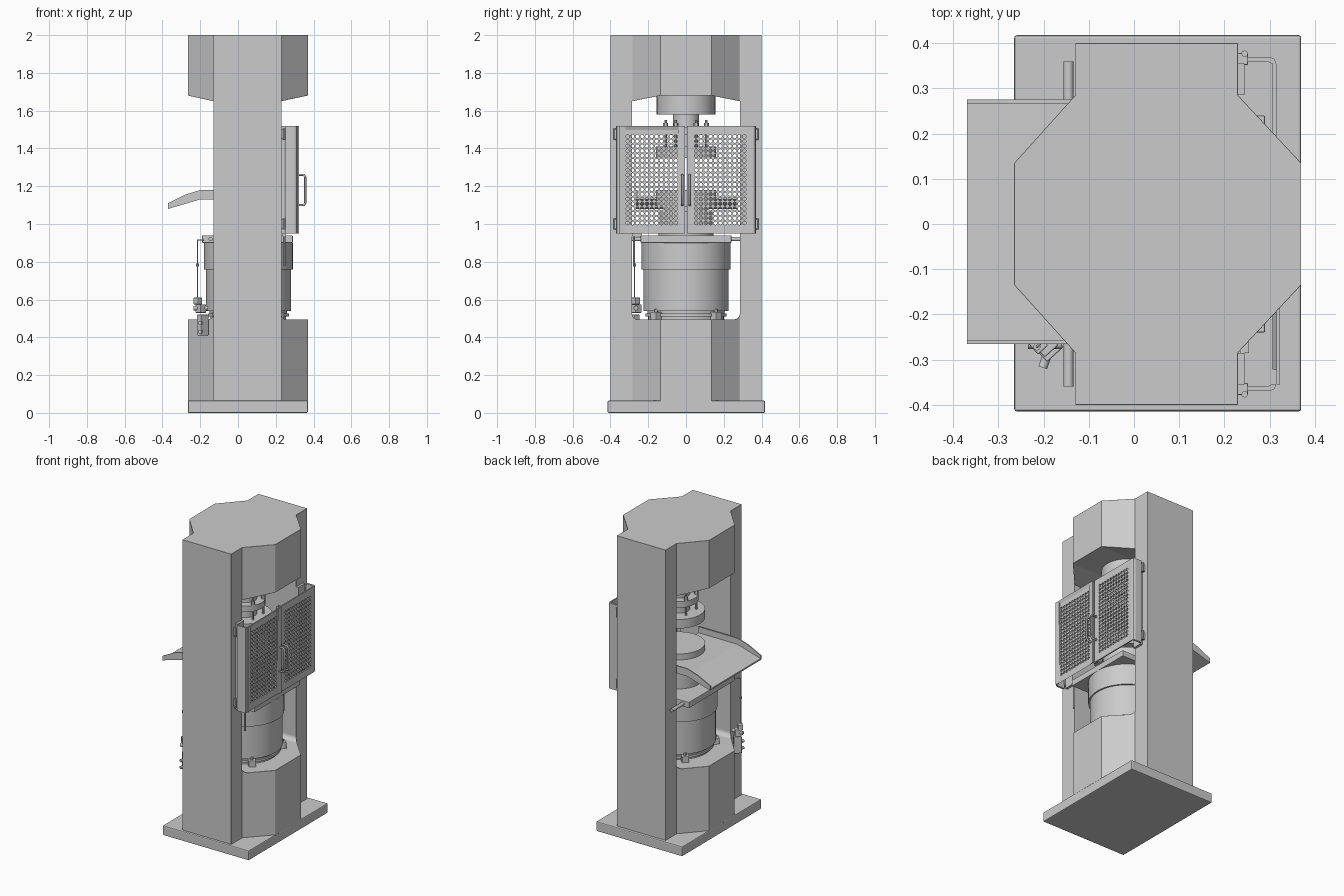
import bpy, bmesh, math
from mathutils import Vector, Matrix

if "Cube" in bpy.data.objects:
    bpy.data.objects.remove(bpy.data.objects["Cube"])

grey = bpy.data.materials.new("machine_grey")
grey.use_nodes = True
grey.diffuse_color = (0.6, 0.6, 0.6, 1)
grey.node_tree.nodes["Principled BSDF"].inputs["Base Color"].default_value = (0.6, 0.6, 0.6, 1)

AX = 0.055  # x of the press axis


def finish(name, bm, bevel=0, smooth=False):
    bmesh.ops.recalc_face_normals(bm, faces=bm.faces)
    mesh = bpy.data.meshes.new(name)
    bm.to_mesh(mesh)
    bm.free()
    ob = bpy.data.objects.new(name, mesh)
    bpy.context.collection.objects.link(ob)
    mesh.materials.append(grey)
    if bevel:
        m = ob.modifiers.new("bevel", "BEVEL")
        m.width, m.segments, m.limit_method = bevel, 2, "ANGLE"
    if smooth:
        bpy.ops.object.select_all(action="DESELECT")
        ob.select_set(True)
        bpy.context.view_layer.objects.active = ob
        bpy.ops.object.shade_smooth_by_angle(angle=math.radians(35))
    return ob


def box(name, lo, hi, bevel=0, turn=0):
    lo, hi = Vector(lo), Vector(hi)
    bm = bmesh.new()
    bmesh.ops.create_cube(bm, size=1)
    bmesh.ops.scale(bm, vec=hi - lo, verts=bm.verts)
    bmesh.ops.rotate(bm, matrix=Matrix.Rotation(turn, 3, "Z"), verts=bm.verts)
    bmesh.ops.translate(bm, vec=(lo + hi) / 2, verts=bm.verts)
    return finish(name, bm, bevel)


def rod(name, a, b, r, sides=16):
    a, b = Vector(a), Vector(b)
    bm = bmesh.new()
    spin = (b - a).to_track_quat("Z", "Y").to_matrix().to_4x4()
    bmesh.ops.create_cone(bm, cap_ends=True, segments=sides, radius1=r, radius2=r,
                          depth=(b - a).length, matrix=Matrix.Translation((a + b) / 2) @ spin)
    return finish(name, bm, smooth=True)


def disc(name, r, z0, z1):
    return rod(name, (AX, 0, z0), (AX, 0, z1), r, 64)


def prism(name, pts, axis, lo, hi, bevel=0):
    """Extrude a 2D outline along an axis between lo and hi."""
    place = {"x": lambda p: (lo, p[0], p[1]), "y": lambda p: (p[0], lo, p[1]),
             "z": lambda p: (p[0], p[1], lo)}[axis]
    shift = [hi - lo if a == axis else 0 for a in "xyz"]
    bm = bmesh.new()
    face = bm.faces.new([bm.verts.new(place(p)) for p in pts])
    ext = bmesh.ops.extrude_face_region(bm, geom=[face])["geom"]
    bmesh.ops.translate(bm, vec=shift, verts=[v for v in ext if isinstance(v, bmesh.types.BMVert)])
    return finish(name, bm, bevel)


def tube(name, pts, r):
    cu = bpy.data.curves.new(name, "CURVE")
    cu.dimensions, cu.bevel_depth, cu.bevel_resolution = "3D", r, 2
    cu.use_fill_caps = True
    sp = cu.splines.new("POLY")
    sp.points.add(len(pts) - 1)
    for p, co in zip(sp.points, pts):
        p.co = (*co, 1)
    cu.materials.append(grey)
    bpy.context.collection.objects.link(bpy.data.objects.new(name, cu))


# Base plate and one-piece frame with a through opening
box("base_plate", (-.265, -.415, 0), (.37, .418, .065), .006)
half = [(.23, .4), (.23, .285), (.37, .135)]
half_left = [(-.265, .135), (-.13, .285), (-.13, .4)]
outline = half + [(x, -y) for x, y in reversed(half)]
outline += [(x, -y) for x, y in reversed(half_left)] + half_left
frame = prism("frame", outline, "z", .06, 2)

corner = [(.285 - .03 + .03 * math.cos(t), .525 + .03 * math.sin(t))
          for t in [-math.pi / 2 + i * math.pi / 12 for i in range(7)]]
side = corner + [(.285, 1.65), (.135, 1.68)]
cutter = prism("opening_cutter", side + [(-y, z) for y, z in reversed(side)], "x", -.5, .5)
cutter.hide_render = True
cut = frame.modifiers.new("opening", "BOOLEAN")
cut.operation, cut.object, cut.solver = "DIFFERENCE", cutter, "EXACT"
bpy.context.view_layer.objects.active = frame
bpy.ops.object.modifier_apply(modifier="opening")
bpy.data.objects.remove(cutter)
edge = frame.modifiers.new("bevel", "BEVEL")
edge.width, edge.segments, edge.limit_method = .003, 1, "ANGLE"

# Lower cylinder, its clamps, cross plate and lower platen
for name, r, z0, z1 in [("cylinder_foot", .2, .49, .51), ("cylinder_ring", .215, .51, .525),
                        ("cylinder_neck", .205, .525, .54), ("cylinder_body", .225, .54, .76),
                        ("cylinder_collar", .235, .76, .9), ("piston", .145, .94, 1.07),
                        ("lower_platen", .16, 1.09, 1.18), ("platen_neck", .12, 1.07, 1.09)]:
    disc(name, r, z0, z1)
for i in range(4):
    a = math.pi / 4 + i * math.pi / 2
    x, y = AX + .225 * math.cos(a), .225 * math.sin(a)
    box("clamp_block", (x - .022, y - .022, .492), (x + .022, y + .022, .535), .003, a)
    rod("clamp_bolt", (x, y, .53), (x, y, .55), .01, 6)
box("cross_plate", (-.19, -.24, .9), (.29, .24, .94), .003)
for s in (-1, 1):
    rod("side_pin", (-.145, s * .2, .92), (-.145, s * .36, .92), .011)

# Upper platen assembly
for name, r, z0, z1 in [("upper_mount", .155, 1.58, 1.7), ("upper_neck", .07, 1.41, 1.58),
                        ("bolt_ring", .12, 1.47, 1.51), ("upper_platen", .16, 1.35, 1.41)]:
    disc(name, r, z0, z1)
for i in range(6):
    a = math.pi / 6 + i * math.pi / 3
    x, y = AX + .108 * math.cos(a), .108 * math.sin(a)
    rod("ring_bolt", (x, y, 1.4), (x, y, 1.55), .007, 8)
    rod("ring_nut", (x, y, 1.51), (x, y, 1.535), .013, 6)

# Discharge tray with upright side flanges
path = [(.09, 1.13), (-.2, 1.13), (-.37, 1.08)]
prism("tray_sheet", path + [(x, z + .01) for x, z in reversed(path)], "y", -.265, .275)
wall = path + [(-.37, 1.11), (-.28, 1.155), (-.2, 1.18), (.09, 1.18)]
for y in (-.265, .267):
    prism("tray_flange", wall, "y", y, y + .008)


# Perforated door leaf: one skin of square cells, each with an octagonal hole
def door(s):
    ncol, nrow, pitch, r = 11, 19, .0255, .0095
    y0, z0 = .041, .992
    bm = bmesh.new()

    def add(pts):
        bm.faces.new([bm.verts.new((.315, s * y, z)) for y, z in pts])

    for c in range(ncol):
        for row in range(nrow):
            cy, cz = y0 + (c + .5) * pitch, z0 + (row + .5) * pitch
            ring = []
            for k in range(8):
                ca, sa = math.cos(k * math.pi / 4), math.sin(k * math.pi / 4)
                q = pitch / 2 / max(abs(ca), abs(sa))
                ring.append(((cy + q * ca, cz + q * sa), (cy + r * ca, cz + r * sa)))
            for k in range(8):
                (o1, i1), (o2, i2) = ring[k], ring[(k + 1) % 8]
                add([o1, o2, i2, i1])
    y1, z1 = y0 + ncol * pitch, z0 + nrow * pitch
    for ya, yb, za, zb in [(.005, y0, .95, 1.52), (y1, .355, .95, 1.52),
                           (y0, y1, .95, z0), (y0, y1, z1, 1.52)]:
        add([(ya, za), (yb, za), (yb, zb), (ya, zb)])
    bmesh.ops.remove_doubles(bm, verts=bm.verts, dist=.0005)
    skin = finish("door_leaf", bm)
    thick = skin.modifiers.new("thickness", "SOLIDIFY")
    thick.thickness = .008
    # orient the skin so it thickens inwards
    if skin.data.polygons[0].normal.x < 0:
        skin.data.flip_normals()
    # folded outer edge with a rounded corner
    fold = [(.315, .355), (.311, .365), (.3, .37), (.25, .37)]
    inner = [(.25, .358), (.299, .358), (.304, .355)]
    prism("door_fold", [(x, s * y) for x, y in fold + inner], "z", .95, 1.52)
    box("door_inner_edge", (.29, min(s * .005, s * .012), .95), (.31, max(s * .005, s * .012), 1.52))
    # hinges and pull handle
    for z in (1.0, 1.475):
        ya, yb = sorted((s * .352, s * .378))
        box("hinge_block", (.228, ya, z - .025), (.252, yb, z + .025), .002)
        rod("hinge_pin", (.245, s * .377, z - .03), (.245, s * .377, z + .03), .007, 10)
    y = s * .02
    tube("door_handle", [(.31, y, 1.1), (.347, y, 1.1), (.356, y, 1.11), (.356, y, 1.25),
                         (.347, y, 1.26), (.31, y, 1.26)], .006)
    for z in (1.1, 1.26):
        rod("handle_foot", (.31, y, z), (.322, y, z), .009, 12)


for s in (-1, 1):
    door(s)
    ya, yb = sorted((s * .285, s * .355))
    box("door_jamb", (.228, ya, .95), (.245, yb, 1.52))
rod("hanging_stop", (.245, -.275, .78), (.245, -.275, .95), .006, 10)
box("stop_bracket", (.235, -.285, .935), (.255, -.235, .95))

# Control valve, switch box and sensing rod at the rear corner
turn = math.radians(-48)
box("switch_box", (-.205, -.3, .41), (-.168, -.25, .52), .003, turn)
for z in (.43, .475):
    rod("switch_button", (-.187, -.275, z), (-.202, -.318, z), .01, 12)
box("valve_body", (-.22, -.285, .53), (-.175, -.245, .575), .003, turn)
box("valve_head", (-.232, -.28, .575), (-.195, -.25, .61), .003, turn)
rod("valve_port", (-.235, -.265, .555), (-.16, -.265, .555), .012, 12)
tube("sensing_rod", [(-.215, -.272, .6), (-.215, -.272, .915), (-.18, -.235, .915)], .003)
rod("rod_collar", (-.215, -.272, .775), (-.215, -.272, .79), .008, 10)
